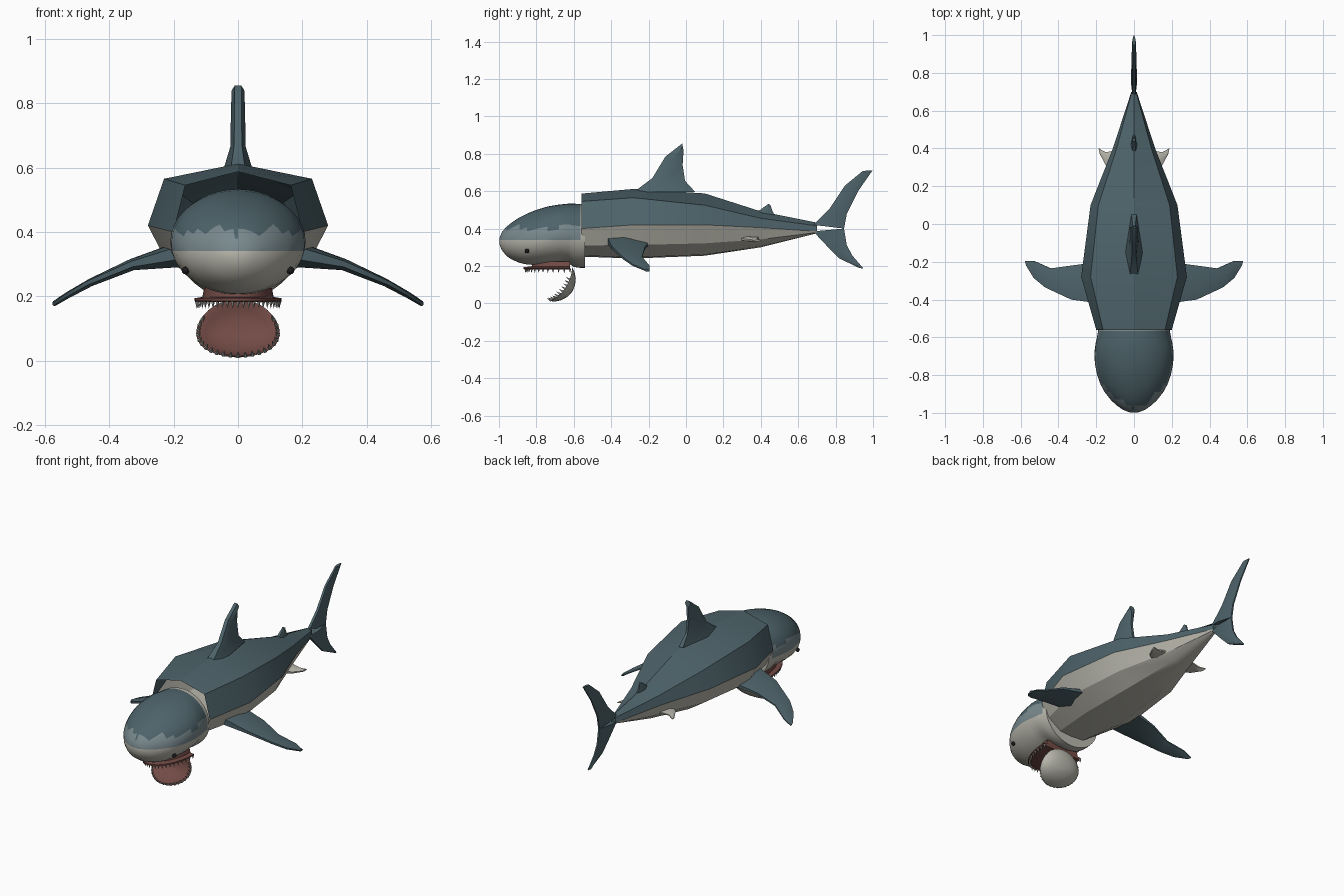
import bpy, bmesh
from math import sin, cos, pi
from mathutils import Vector as V

cube = bpy.data.objects.get("Cube")
if cube:
    bpy.data.objects.remove(cube)


def material(name, rgb):
    m = bpy.data.materials.new(name)
    m.use_nodes = True
    m.diffuse_color = (*rgb, 1)
    bsdf = m.node_tree.nodes["Principled BSDF"]
    bsdf.inputs["Base Color"].default_value = (*rgb, 1)
    bsdf.inputs["Roughness"].default_value = 0.8
    return m


SLATE = material("slate_skin", (0.075, 0.125, 0.145))
MID = material("grey_blue_skin", (0.19, 0.25, 0.27))
CREAM = material("cream_belly", (0.49, 0.48, 0.42))
GUM = material("gum_red", (0.17, 0.07, 0.06))
TOOTH = material("tooth_grey", (0.38, 0.4, 0.37))
DARK = material("eye_black", (0.01, 0.01, 0.012))


def finish(name, bm, mats, rule=None, angle=30, mirror=False):
    """Turn a bmesh into an object, colouring faces by a rule."""
    bmesh.ops.recalc_face_normals(bm, faces=bm.faces)
    if rule:
        for f in bm.faces:
            f.material_index = rule(f)
    me = bpy.data.meshes.new(name)
    bm.to_mesh(me)
    bm.free()
    for m in mats:
        me.materials.append(m)
    ob = bpy.data.objects.new(name, me)
    bpy.context.collection.objects.link(ob)
    if mirror:
        ob.modifiers.new("mirror", 'MIRROR').use_mirror_merge = False
    bpy.ops.object.select_all(action='DESELECT')
    ob.select_set(True)
    bpy.context.view_layer.objects.active = ob
    bpy.ops.object.shade_smooth_by_angle(angle=angle * pi / 180)
    return ob


def loft(bm, loops, cap_start=True, cap_end=True):
    """Skin a list of equal-length closed point loops."""
    rows = [[bm.verts.new(p) for p in loop] for loop in loops]
    n = len(rows[0])
    for a, b in zip(rows, rows[1:]):
        for i in range(n):
            j = (i + 1) % n
            bm.faces.new((a[i], a[j], b[j], b[i]))
    if cap_start:
        bm.faces.new(rows[0])
    if cap_end:
        bm.faces.new(rows[-1])


def fin(name, sections, across, mat=SLATE, mirror=False):
    """Loft a fin through (leading point, trailing point, half thickness)."""
    bm = bmesh.new()
    across = V(across)
    loops = []
    for lead, trail, t in sections:
        lead, trail = V(lead), V(trail)
        mid, d = lead.lerp(trail, 0.4), across * t
        loops.append([lead + d * .5, mid + d, trail + d * .3,
                      trail - d * .3, mid - d, lead - d * .5])
    loft(bm, loops)
    return finish(name, bm, [mat], mirror=mirror)


def upright(sections):
    """Sections of a fin standing in the centre plane."""
    return [((0, a, b), (0, c, d), t) for a, b, c, d, t in sections]


# Body: faceted hull, open at the neck
bm = bmesh.new()
loops = []
for y, w, top, shoulder, side, low in [
        (-.56, .2, .587, .545, .40, .25), (-.28, .28, .612, .565, .42, .24),
        (.1, .23, .588, .525, .42, .255), (.4, .112, .492, .455, .405, .3),
        (.7, .014, .432, .415, .385, .375)]:
    half = [(w * .82, shoulder), (w, side),
            (w * .8, side + (low - side) * .6), (w * .4, low + .006)]
    ring = [(0, top)] + half + [(0, low)] + [(-x, z) for x, z in half[::-1]]
    loops.append([(x, y, z) for x, z in ring])
loft(bm, loops, cap_start=False)
side_z = lambda y: .415 - max(0, y - .1) * .04
finish("body", bm, [SLATE, CREAM],
       lambda f: int(f.calc_center_median().z < side_z(f.calc_center_median().y)), angle=25)

# Head: rounded snout with a ragged edge between the two skin tones
bm = bmesh.new()
SEG = 40
loops = []
for y, w, top, low in [
        (-.54, .185, .53, .19), (-.565, .19, .532, .19), (-.6, .196, .533, .195),
        (-.63, .203, .533, .215), (-.68, .21, .528, .212), (-.74, .207, .518, .207),
        (-.8, .195, .5, .205), (-.85, .177, .48, .208), (-.89, .155, .46, .217),
        (-.93, .124, .434, .234), (-.96, .093, .41, .254), (-.985, .056, .38, .285),
        (-.997, .024, .35, .315)]:
    mid = (top + low) / 2
    loops.append([(w * cos(a), y, mid + (top - low) / 2 * sin(a))
                  for a in (2 * pi * i / SEG for i in range(SEG))])
loft(bm, loops)
bmesh.ops.bisect_plane(bm, geom=bm.verts[:] + bm.edges[:] + bm.faces[:],
                       plane_co=(0, 0, .34), plane_no=(0, 0, 1))


def head_tone(f):
    c = f.calc_center_median()
    if c.y > -.565 or c.z < .34:
        return 2
    return int(c.z < .405 + .012 * sin(c.x * 70 + c.y * 40))


finish("head", bm, [SLATE, MID, CREAM], head_tone, angle=40)

# Eyes
bm = bmesh.new()
bmesh.ops.create_uvsphere(bm, u_segments=12, v_segments=8, radius=.012)
bmesh.ops.translate(bm, verts=bm.verts, vec=(.163, -.85, .28))
finish("eyes", bm, [DARK], mirror=True)

# Upper gum: flat U-shaped palate
ARC = [pi * i / 24 for i in range(25)]


def gum_point(a, z, k=1):
    return V((.135 * k * cos(a), -.62 - .25 * k * sin(a), z))


bm = bmesh.new()
loft(bm, [[gum_point(a, z, k) for a in ARC]
          for z, k in [(.182, .96), (.186, 1), (.194, 1), (.198, .82), (.225, .78)]])
finish("upper_gum", bm, [GUM])

# Lower jaw: a hanging shallow bowl, bent along its length
OUT, DOWN = V((0, .83, -.55)), V((0, -.55, -.83))


def jaw_point(a, r, depth):
    s = r * sin(a)
    return (V((.13 * r * cos(a), -.668, .102)) + DOWN * (.108 * s)
            + OUT * (.03 * (1 - s * s) + depth))


bm = bmesh.new()
TURN = [2 * pi * i / 32 for i in range(32)]
shell = [(.05, .042), (.35, .039), (.65, .031), (.87, .018), (1, 0),
         (.93, 0), (.8, .012), (.5, .022), (.05, .028)]
loft(bm, [[jaw_point(a, r, d) for a in TURN] for r, d in shell])


def inside(f):
    c = f.calc_center_median()
    return int(f.normal.dot(OUT) < -.1)


finish("lower_jaw", bm, [CREAM, GUM], inside, angle=50)


# Teeth: small cones along both gums
def teeth(name, spots, height):
    bm = bmesh.new()
    for base, direction in spots:
        new = bmesh.ops.create_cone(bm, cap_ends=True, segments=5, radius1=.007,
                                    radius2=0, depth=height)["verts"]
        turn = V((0, 0, 1)).rotation_difference(direction)
        for v in new:
            v.co = turn @ (v.co + V((0, 0, height / 2))) + base
    finish(name, bm, [TOOTH])


teeth("upper_teeth", [(gum_point(a, .186, .95), V((0, 0, -1))) for a in ARC], .024)
teeth("lower_teeth", [(jaw_point(a, .96, .002), (V((-cos(a) * .3, 0, 0)) - OUT).normalized())
                      for a in (pi * (i / 22 * 1.3 - .15) for i in range(23))], .026)

# Dorsal fins
fin("dorsal_fin", upright([
    (-.28, .595, .05, .595, .045), (-.18, .67, -.005, .655, .024),
    (-.11, .785, -.018, .74, .022), (-.02, .855, -.013, .815, .02)]), (1, 0, 0))
fin("rear_dorsal_fin", upright([
    (.37, .48, .48, .46, .018), (.41, .51, .46, .5, .013),
    (.44, .532, .452, .525, .01)]), (1, 0, 0))

# Tail lobes
fin("upper_tail_lobe", upright([
    (.68, .42, .845, .4, .016), (.77, .51, .86, .48, .015),
    (.85, .63, .92, .6, .013), (.945, .708, .998, .712, .01)]), (1, 0, 0))
fin("lower_tail_lobe", upright([
    (.68, .385, .845, .4, .016), (.76, .3, .86, .31, .015),
    (.82, .24, .89, .255, .013), (.925, .19, .95, .185, .01)]), (1, 0, 0))

# Paired side fins
fin("pectoral_fins", [
    ((.18, -.42, .335), (.18, -.2, .32), .04), ((.33, -.4, .3), (.33, -.22, .295), .018),
    ((.47, -.335, .24), (.44, -.235, .247), .012), ((.53, -.285, .205), (.53, -.195, .2), .01),
    ((.57, -.22, .178), (.576, -.195, .174), .008)], (.35, 0, .94), mirror=True)
fin("pelvic_fins", [
    ((.09, .27, .345), (.09, .39, .35), .016), ((.15, .315, .34), (.15, .38, .345), .011),
    ((.18, .37, .335), (.187, .4, .338), .006)], (.3, 0, .95), CREAM, mirror=True)
